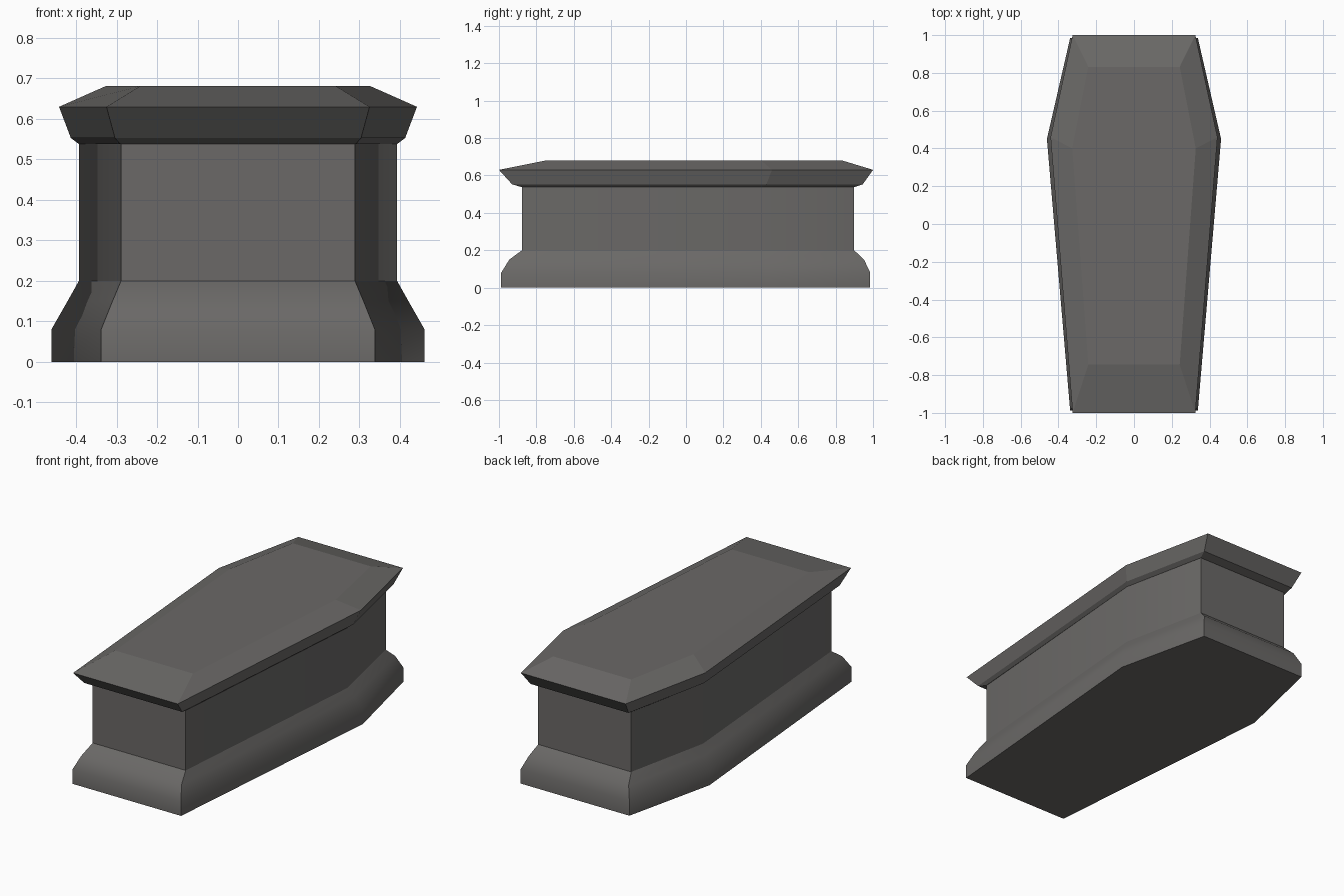
import bpy, bmesh, math

if "Cube" in bpy.data.objects:
    bpy.data.objects.remove(bpy.data.objects["Cube"])

stone = bpy.data.materials.new("dark grey stone")
stone.diffuse_color = (0.145, 0.14, 0.135, 1)
stone.use_nodes = True
stone.node_tree.nodes["Principled BSDF"].inputs["Base Color"].default_value = stone.diffuse_color


def hex_loft(name, levels, smooth):
    """Stack coffin-shaped hexagons: (z, end half-width, shoulder half-width, y front, y shoulder, y back)."""
    bm = bmesh.new()
    rings = []
    for z, end, wide, y0, ys, y1 in levels:
        outline = [(-end, y0), (end, y0), (wide, ys), (end, y1), (-end, y1), (-wide, ys)]
        rings.append([bm.verts.new((x, y, z)) for x, y in outline])
    bm.faces.new(rings[0][::-1])
    bm.faces.new(rings[-1])
    for a, b in zip(rings, rings[1:]):
        for i in range(6):
            j = (i + 1) % 6
            bm.faces.new((a[i], a[j], b[j], b[i]))
    bmesh.ops.recalc_face_normals(bm, faces=bm.faces)
    me = bpy.data.meshes.new(name)
    bm.to_mesh(me)
    bm.free()
    me.materials.append(stone)
    ob = bpy.data.objects.new(name, me)
    bpy.context.collection.objects.link(ob)
    if smooth:
        bpy.ops.object.select_all(action='DESELECT')
        ob.select_set(True)
        bpy.context.view_layer.objects.active = ob
        bpy.ops.object.shade_smooth_by_angle(angle=math.radians(35))
    return ob


# Flared plinth
hex_loft("plinth", [
    (0.00, 0.338, 0.461, -0.988, 0.45, 0.985),
    (0.08, 0.338, 0.461, -0.988, 0.45, 0.985),
    (0.15, 0.310, 0.421, -0.945, 0.43, 0.952),
    (0.20, 0.289, 0.393, -0.877, 0.41, 0.899)], True)

# Straight chest
hex_loft("chest", [
    (0.20, 0.289, 0.393, -0.877, 0.41, 0.899),
    (0.54, 0.289, 0.393, -0.877, 0.41, 0.899)], True)

# Overhanging lid with bevelled top
hex_loft("lid", [
    (0.538, 0.291, 0.393, -0.880, 0.41, 0.902),
    (0.553, 0.304, 0.413, -0.930, 0.43, 0.945),
    (0.630, 0.325, 0.442, -1.000, 0.46, 1.000),
    (0.681, 0.242, 0.327, -0.745, 0.40, 0.832)], False)
